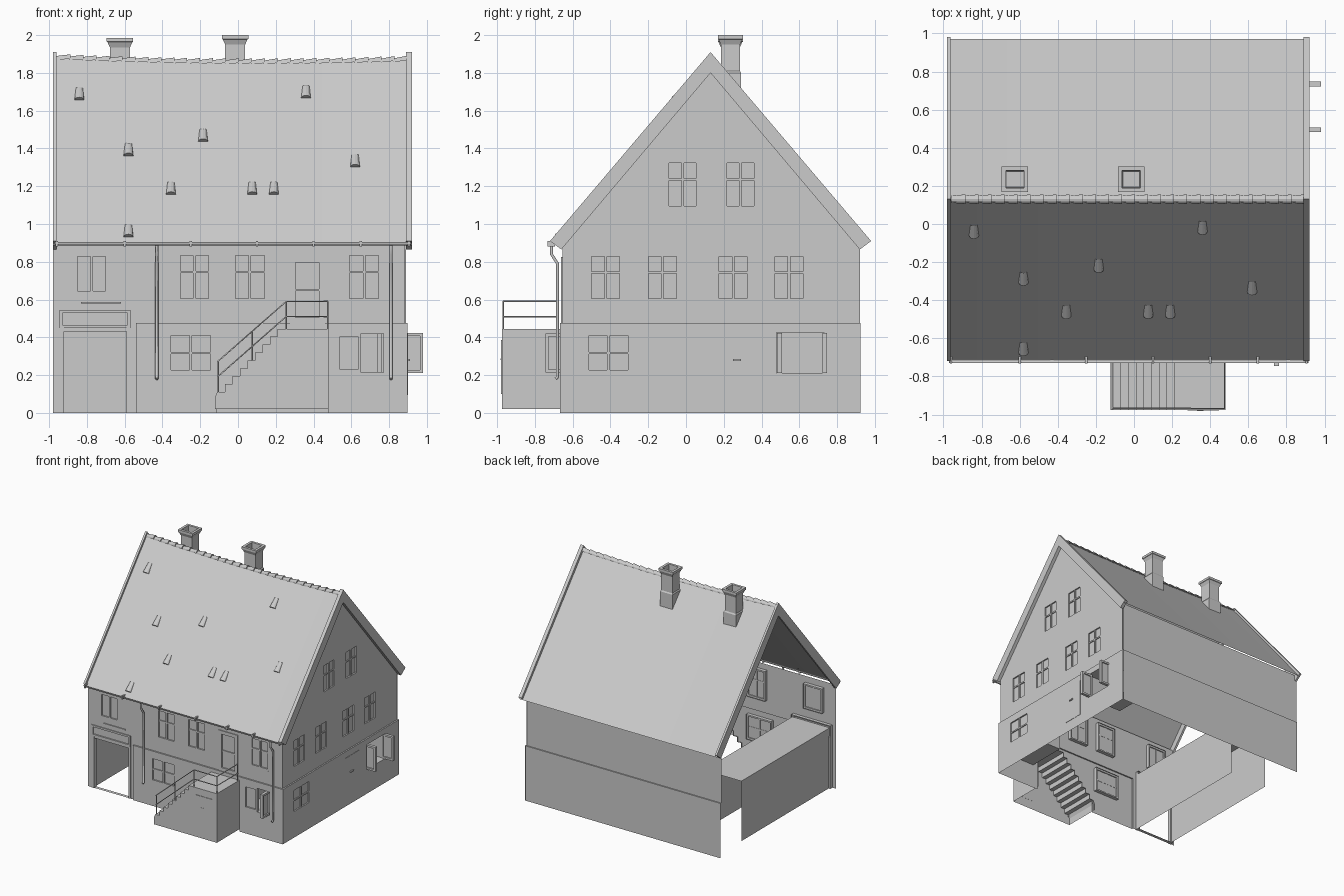
import bpy, math
from mathutils import Matrix, Vector

if "Cube" in bpy.data.objects:
    bpy.data.objects.remove(bpy.data.objects["Cube"])

T = Matrix.Translation
FRONT = T((0, -.655, 0))                                   # local (u, depth, height)
RIGHT = T((.885, 0, 0)) @ Matrix.Rotation(math.pi / 2, 4, 'Z')
CY, SLOPE = .13, 1.18                                      # ridge line and roof pitch


def make(name, verts, faces, M=Matrix(), smooth=False):
    me = bpy.data.meshes.new(name)
    me.from_pydata([M @ Vector(v) for v in verts], [], faces)
    ob = bpy.data.objects.new(name, me)
    bpy.context.collection.objects.link(ob)
    if smooth:
        me.shade_smooth()
    return ob


def boxes(name, items, M=Matrix()):
    vs, fs = [], []
    for (x0, x1, y0, y1, z0, z1) in items:
        n = len(vs)
        vs += [(x, y, z) for z in (z0, z1) for x, y in ((x0, y0), (x1, y0), (x1, y1), (x0, y1))]
        fs += [[n + i for i in f] for f in ((3, 2, 1, 0), (4, 5, 6, 7), (0, 1, 5, 4),
                                            (1, 2, 6, 5), (2, 3, 7, 6), (3, 0, 4, 7))]
    return make(name, vs, fs, M)


def wall(name, M, u0, u1, v0, v1, holes, voids=(), d=0, gable=False, depth=.03):
    """Thin wall with openings; holes get reveals, voids are left plain."""
    cuts = list(holes) + list(voids)
    us = sorted({u0, u1} | {c for h in cuts for c in h[:2] if u0 < c < u1} | ({CY} if gable else set()))
    vs = sorted({v0, v1} | {c for h in cuts for c in h[2:] if v0 < c < v1})
    verts, faces = [], []

    def quad(*q):
        faces.append(list(range(len(verts), len(verts) + len(q))))
        verts.extend(q)
    for a, b in zip(us, us[1:]):
        for c, e in zip(vs, vs[1:]):
            m, n = (a + b) / 2, (c + e) / 2
            if not any(h[0] < m < h[1] and h[2] < n < h[3] for h in cuts):
                quad((a, d, c), (b, d, c), (b, d, e), (a, d, e))
    for a, b, c, e in holes:
        ring = [(a, c), (b, c), (b, e), (a, e)]
        for (p, q), (r, s) in zip(ring, ring[1:] + ring[:1]):
            quad((p, d, q), (p, d + depth, q), (r, d + depth, s), (r, d, s))
    if d:                                                  # ledge on top of the base course
        quad((u0, d, v1), (u1, d, v1), (u1, 0, v1), (u0, 0, v1))
        quad((u0, d, v0), (u0, d, v1), (u0, 0, v1), (u0, 0, v0))
    ob = make(name, verts, faces, M)
    if gable:
        import bmesh
        bm = bmesh.new()
        bm.from_mesh(ob.data)
        for s in (-1, 1):
            bmesh.ops.bisect_plane(bm, geom=bm.verts[:] + bm.edges[:] + bm.faces[:],
                                   plane_co=(0, CY, 1.85), plane_no=(0, s * SLOPE, 1), clear_outer=True)
        bm.to_mesh(ob.data)
        bm.free()
    return ob


def window(name, M, h, cols=2, split=(.6,), d=0, t=.016):
    a, b, c, e = h
    bars = [(a, a + t, d, d + .025, c, e), (b - t, b, d, d + .025, c, e),
            (a + t, b - t, d, d + .025, c, c + t), (a + t, b - t, d, d + .025, e - t, e),
            (a + t, b - t, d + .012, d + .016, c + t, e - t)]
    for i in range(1, cols):
        m = a + (b - a) * i / cols
        bars.append((m - .007, m + .007, d + .002, d + .02, c + t, e - t))
    for s in split:
        m = c + (e - c) * s
        bars.append((a + t, b - t, d + .004, d + .018, m - .006, m + .006))
    return boxes(name, bars, M)


def tube(name, pts, r):
    cu = bpy.data.curves.new(name, 'CURVE')
    cu.dimensions, cu.bevel_depth, cu.bevel_resolution, cu.use_fill_caps = '3D', r, 1, True
    sp = cu.splines.new('POLY')
    sp.points.add(len(pts) - 1)
    for p, co in zip(sp.points, pts):
        p.co = (*co, 1)
    ob = bpy.data.objects.new(name, cu)
    bpy.context.collection.objects.link(ob)
    return ob


# stair step columns: x start, x end, top height
N = 9
X = [-.11 + .04 * i for i in range(N)] + [.48]
Z = [.11 + .042 * i for i in range(N)]
Z[-1] = .445
steps = [(X[i], X[i + 1], 0, Z[i]) for i in range(N)]

# front wall, upper and base
up_f = [(-.865, -.685, .63, .845), (-.32, -.14, .59, .85), (-.03, .155, .59, .85), (.575, .76, .59, .85)]
door, garage = (.275, .46, .475, .825), (-.945, -.57, 0, .545)
wall("front_wall", FRONT, -.98, .885, 0, .9, up_f + [door, garage], [(-.54, .885, 0, .475)])
lo_f = [(-.37, -.13, .21, .425), (.525, .77, .215, .42)]
wall("front_base", FRONT, -.54, .897, 0, .475, lo_f, steps, d=-.012)
for i, h in enumerate(up_f):
    window(f"front_window_{i}", FRONT, h, split=(.6,) if i else ())
window("front_low_window", FRONT, lo_f[0], split=(.5,), d=-.012)
window("front_casement_closed", FRONT, (.525, .65, .215, .42), 1, (), d=-.012)
window("front_casement_open", T((.76, 0, 0)) @ Matrix.Rotation(math.pi / 2, 4, 'Z'),
       (-.745, -.64, .215, .42), 1, ())
window("upper_door", FRONT, door, 1, (.5,), d=-.006, t=.03)
boxes("window_sill", [(-.83, -.62, -.008, 0, .58, .588)], FRONT)

# right gable, upper and base
up_r = [(-.515, -.335, .59, .845), (-.215, -.035, .59, .845), (.16, .34, .59, .845), (.455, .635, .59, .845),
        (-.105, .07, 1.08, 1.34), (.2, .375, 1.08, 1.34)]
wall("gable_wall", RIGHT, -.655, .92, .475, 1.9, up_r, gable=True)
lo_r = [(-.53, -.29, .21, .425), (.48, .73, .21, .425)]
wall("gable_base", RIGHT, -.667, .925, 0, .475, lo_r, d=-.012)
for i, h in enumerate(up_r):
    window(f"gable_window_{i}", RIGHT, h)
window("gable_low_window", RIGHT, lo_r[0], split=(.5,), d=-.012)
boxes("gable_door", [(.19, .38, -.015, 0, .095, .42), (.25, .29, -.025, -.015, .275, .285)], RIGHT)
for y in (.482, .722):
    window("gable_casement_open", T((0, y, 0)), (.87, .98, .212, .423), 1, ())

# recess boxes behind the open windows
for M, h in ((FRONT, lo_f[1]), (RIGHT, lo_r[1])):
    a, b, c, e = h
    make("window_recess", [(u, d, v) for d in (0, .33) for u, v in ((a, c), (b, c), (b, e), (a, e))],
         [(4, 5, 6, 7), (0, 1, 5, 4), (1, 2, 6, 5), (2, 3, 7, 6), (3, 0, 4, 7)], M)

# back wall, single sheet with a small ledge
make("back_wall", [(x, y, z) for y, z in ((.925, 0), (.925, .475), (.915, .475), (.915, .92)) for x in (-.98, .89)],
     [(0, 1, 3, 2), (2, 3, 5, 4), (4, 5, 7, 6)])

# garage passage
make("garage_passage", [(x, y, z) for y in (-.64, .57) for x, z in ((-.93, 0), (-.93, .52), (-.57, .52), (-.57, 0))],
     [(0, 1, 5, 4), (1, 2, 6, 5), (2, 3, 7, 6)])
window("garage_transom", FRONT, (-.945, -.57, .45, .545), 1, (), d=-.008)
boxes("garage_frame", [(-.945, -.92, -.004, .03, 0, .45), (-.59, -.57, -.004, .03, 0, .45),
                       (-.92, -.59, 0, .03, .432, .45)], FRONT)


# sagging roof sheet
def apex(x):
    return 1.86 + .022 * ((x + .0 - .1) / 1.0) ** 2


xs = [-.98 + i * 1.9 / 12 for i in range(13)]
rv, rf = [], []
for i, x in enumerate(xs):
    rv += [(x, -.71, .89), (x, CY, apex(x)), (x, .97, .89)]
    if i:
        n = 3 * i
        rf += [(n - 3, n, n + 1, n - 2), (n - 2, n + 1, n + 2, n - 1)]
make("roof", rv, rf, smooth=False)

# barge boards at both gables
prof = [(0, 1.91), (.85, .91), (.79, .865), (0, 1.8), (-.79, .865), (-.85, .91)]
for name, a, b in (("barge_right", .89, .92), ("barge_left", -.98, -.962)):
    q = [(0, 1, 2, 3), (0, 3, 4, 5)]
    make(name, [(x, CY + y, z) for x in (a, b) for y, z in prof],
         q + [[6 + i for i in f] for f in q] + [(i, (i + 1) % 6, 6 + (i + 1) % 6, 6 + i) for i in range(6)])

# overlapping ridge tiles
tv, tf = [], []
K, W = 27, 1.85 / 27
for k in range(K):
    x0, n = -.96 + k * W, len(tv)
    for x, r, dz in ((x0, .019, -.004), (x0 + W + .006, .025, .002)):
        for j in range(7):
            t = math.pi * j / 6
            tv.append((x, CY + r * math.cos(t), apex(x) - .01 + dz + r * math.sin(t)))
    tf += [(n + j, n + j + 1, n + j + 8, n + j + 7) for j in range(6)] + [list(range(n + 7, n + 14))]
make("ridge_tiles", tv, tf)

# chimneys: stacked square rings with a hollow top
rings = [(.06, 1.62), (.06, 1.8), (.053, 1.81), (.053, 1.95), (.066, 1.978), (.07, 1.98),
         (.07, 2), (.048, 2), (.044, 1.9)]
for cx, dz in ((-.625, -.015), (-.015, 0)):
    cv = [(cx + sx * r, .235 + sy * r * .95, z + dz) for r, z in rings for sx, sy in ((-1, -1), (1, -1), (1, 1), (-1, 1))]
    cf = [(4 * i + j, 4 * i + (j + 1) % 4, 4 * i + 4 + (j + 1) % 4, 4 * i + 4 + j)
          for i in range(len(rings) - 1) for j in range(4)]
    make("chimney", cv, cf + [tuple(range(len(cv) - 4, len(cv)))])

# little vent hoods on the front slope
for x, z in ((-.84, 1.69), (.36, 1.7), (-.185, 1.47), (-.58, 1.395), (.62, 1.335),
             (-.355, 1.19), (.075, 1.19), (.19, 1.19), (-.58, .965)):
    hv = []
    for s, r, h in ((-.045, .026, .024), (.04, .018, .006)):
        hv += [(r * math.cos(math.pi * j / 6), s, h * math.sin(math.pi * j / 6)) for j in range(7)]
    y = CY - (apex(x) - z) * .84 / (apex(x) - .89)
    make("roof_vent", hv, [(j, j + 1, j + 8, j + 7) for j in range(6)] + [tuple(range(7))],
         T((x, y, z)) @ Matrix.Rotation(math.atan(SLOPE), 4, 'X'))

# gutter, joints and downpipes
gv = [(x, -.713 + .017 * math.cos(t), .905 + .02 * math.sin(t))
      for x in (-.97, .915) for t in [math.pi + math.pi * j / 6 for j in range(7)]]
make("gutter", gv, [(j, j + 1, j + 8, j + 7) for j in range(6)])
boxes("gutter_joints", [(x - .006, x + .006, -.732, -.694, .882, .91) for x in (-.96, -.6, -.25, .1, .4, .65, .905)])
for x in (-.43, .81):
    tube("downpipe", [(x, -.712, .89), (x, -.712, .84), (x, -.68, .79), (x, -.68, .19), (x, -.69, .18)], .009)

# outside stair with landing, hollow underneath
pts = []
for a, b, _, h in steps:
    pts += [(a, h), (b, h)]
pts = [(X[0] - .013, .02), (X[0] - .013, Z[0] - .03)] + pts + [(.48, .02)]
n = len(pts)
make("stair", [(x, y, z) for y in (-.975, -.655) for x, z in pts],
     [(i, i + 1, n + i + 1, n + i) for i in range(n - 1)] + [tuple(range(n))])
boxes("stair_door", [(.28, .445, -.979, -.974, .1, .385), (.33, .365, -.981, -.978, .28, .287)])

# stair railing
yf = -.968
for h in (0, .08):
    tube("rail", [(-.11, yf, .27 - h), (.255, yf, .59 - h), (.475, yf, .59 - h), (.475, -.68, .59 - h)], .004)
for x, y, z0, z1 in ((-.105, yf, .09, .27), (.075, yf, .27, .43), (.255, yf, .44, .59),
                     (.475, yf, .44, .59), (.475, -.685, .44, .59)):
    tube("rail_post", [(x, y, z0), (x, y, z1)], .004)
